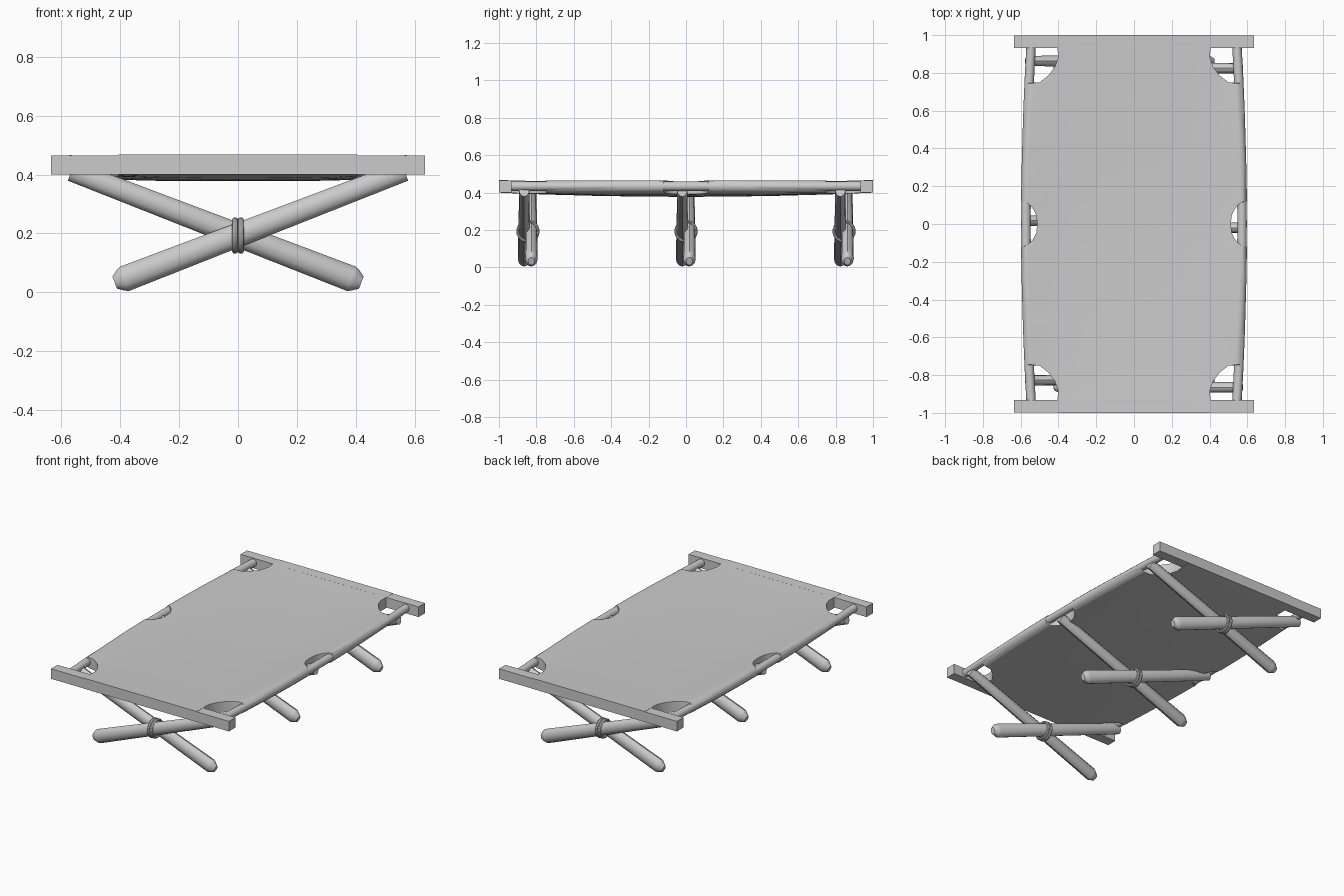
import bpy, bmesh, math
from mathutils import Vector

old = bpy.data.objects.get("Cube")
if old:
    bpy.data.objects.remove(old, do_unlink=True)

grey = bpy.data.materials.new("plain grey")
grey.use_nodes = True
GREY = (0.6, 0.6, 0.6, 1)
grey.diffuse_color = GREY
grey.node_tree.nodes["Principled BSDF"].inputs["Base Color"].default_value = GREY


def finish(name, bm, smooth=True):
    bmesh.ops.recalc_face_normals(bm, faces=bm.faces)
    mesh = bpy.data.meshes.new(name)
    bm.to_mesh(mesh)
    bm.free()
    mesh.materials.append(grey)
    obj = bpy.data.objects.new(name, mesh)
    bpy.context.collection.objects.link(obj)
    if smooth:
        bpy.ops.object.select_all(action="DESELECT")
        obj.select_set(True)
        bpy.context.view_layer.objects.active = obj
        bpy.ops.object.shade_smooth_by_angle(angle=math.radians(35))
    return obj


def loft(name, rings, closed=False):
    """Skin a list of point rings; cap the ends unless closed."""
    bm = bmesh.new()
    loops = [[bm.verts.new(p) for p in ring] for ring in rings]
    n = len(loops[0])
    pairs = list(zip(loops, loops[1:]))
    if closed:
        pairs.append((loops[-1], loops[0]))
    else:
        bm.faces.new(loops[0])
        bm.faces.new(loops[-1])
    for a, b in pairs:
        for i in range(n):
            j = (i + 1) % n
            bm.faces.new((a[i], a[j], b[j], b[i]))
    return finish(name, bm)


def ellipse(centre, u, v, ru, rv, n):
    angles = [math.tau * i / n for i in range(n)]
    return [centre + u * (ru * math.cos(a)) + v * (rv * math.sin(a)) for a in angles]


# Canvas: thick sagging sheet with scalloped corners and side notches
# Each row: distance along the bed, half width, rounded sleeve edge or not
HALF = [(0, .512, 0), (.05, .518, 0), (.09, .54, 0), (.114, .57, 0), (.12, .598, 1),
        (.3, .595, 1), (.5, .588, 1), (.745, .575, 1), (.75, .50, 0), (.785, .455, 0),
        (.83, .42, 0), (.88, .402, 0), (.94, .405, 0), (1.0, .405, 0)]
ROWS = [(-y, w, s) for y, w, s in reversed(HALF[1:])] + HALF
MID, THICK = 0.4335, 0.034
COLS = 12


def canvas_ring(y, w, sleeve):
    def sag(x):
        return 0.022 * (1 - min(1, abs(x) / 0.58) ** 4) * (1 - y * y)

    inner = w - THICK
    xs = [inner * (2 * i / COLS - 1) for i in range(COLS + 1)]
    side = []
    for k in range(7):
        a = math.pi / 2 - math.pi * k / 6
        reach = THICK * math.cos(a) if sleeve else THICK
        side.append((inner + reach, THICK * math.sin(a)))
    outline = [(x, THICK) for x in xs] + side
    outline += [(-x, -z) for x, z in outline]
    return [Vector((x, y, MID + z - sag(x))) for x, z in outline]


loft("canvas", [canvas_ring(*row) for row in ROWS])

# End bars
for end, sign in (("front", -1), ("back", 1)):
    bm = bmesh.new()
    bmesh.ops.create_cube(bm, size=1)
    for v in bm.verts:
        v.co = Vector((v.co.x * 1.27, v.co.y * .066 + sign * .966, v.co.z * .065 + .4325))
    finish(end + "_end_bar", bm, smooth=False)

# Side rails, bowed slightly outward
X, Y, Z = Vector((1, 0, 0)), Vector((0, 1, 0)), Vector((0, 0, 1))
for side, sign in (("left", 1), ("right", -1)):
    rings = []
    for i in range(13):
        t = i / 6 - 1
        centre = Vector((sign * (.545 + .027 * (1 - t * t)), t * .94, .434))
        rings.append(ellipse(centre, X, Z, .025, .025, 12))
    loft(side + "_rail", rings)


# Crossed legs, tapered toward the top with a blunt rounded foot
def leg(name, sign, y):
    foot = Vector((-.385 * sign, y, .046))
    top = Vector((.565 * sign, y, .412))
    axis = (top - foot).normalized()
    across = axis.cross(Y)
    rings = []
    for along, size in ((-.036, .5), (-.012, .88), (0, 1), (1, .8)):
        centre = top if along == 1 else foot + axis * along
        rings.append(ellipse(centre, across, Y, .044 * size, .034 * size, 12))
    loft(name, rings)


# Lashing rings round each crossing
def lashing(name, x, y):
    rings = []
    for i in range(24):
        a = math.tau * i / 24
        out = Vector((0, math.cos(a), math.sin(a)))
        rings.append(ellipse(Vector((x, y, .193)) + out * .054, X, out, .01, .008, 8))
    loft(name, rings, closed=True)


for place, y in (("front", -.845), ("middle", 0), ("back", .845)):
    leg(place + "_leg_a", 1, y - .02)
    leg(place + "_leg_b", -1, y + .018)
    for k, x in enumerate((-.01, .01)):
        lashing(f"{place}_lashing_{k + 1}", x, y)
